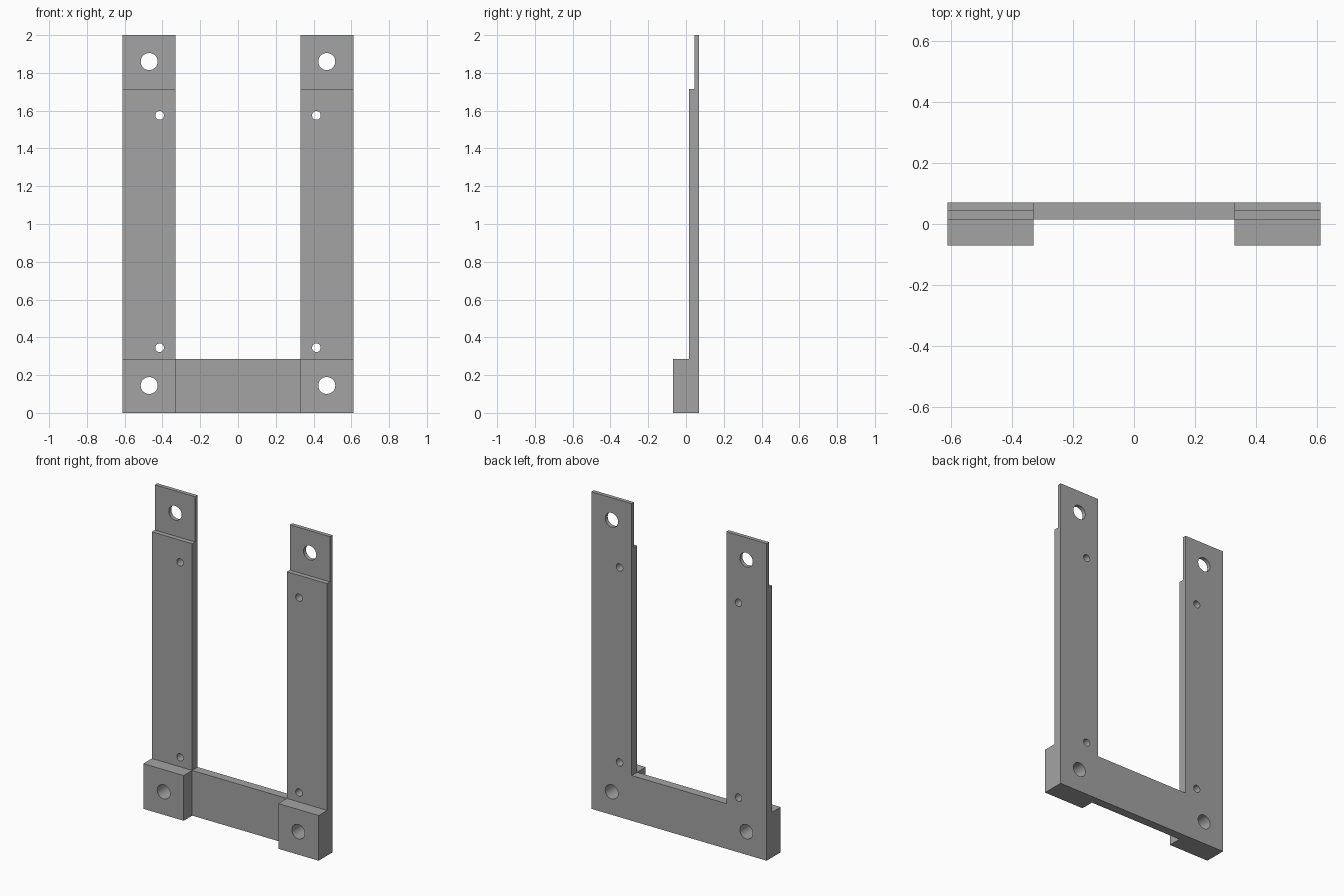
import bpy
import bmesh
from mathutils import Matrix, Vector

cube = bpy.data.objects.get("Cube")
if cube:
    bpy.data.objects.remove(cube, do_unlink=True)

# Main dimensions
HALF_W, INNER, HEIGHT = 0.612, 0.33, 2.0
FRONT, PLATE, TAB, BACK = -0.07, 0.015, 0.045, 0.07
BAR_TOP, STEP = 0.285, 1.715

grey = bpy.data.materials.new("plain grey")
grey.use_nodes = True
colour = (0.37, 0.37, 0.37, 1)
grey.diffuse_color = colour
grey.node_tree.nodes["Principled BSDF"].inputs["Base Color"].default_value = colour


def make_object(name, bm):
    bmesh.ops.recalc_face_normals(bm, faces=bm.faces)
    mesh = bpy.data.meshes.new(name)
    bm.to_mesh(mesh)
    bm.free()
    mesh.materials.append(grey)
    obj = bpy.data.objects.new(name, mesh)
    bpy.context.collection.objects.link(obj)
    return obj


def extrude_outline(name, points, depth):
    bm = bmesh.new()
    face = bm.faces.new([bm.verts.new(p) for p in points])
    grown = bmesh.ops.extrude_face_region(bm, geom=[face])["geom"]
    moved = [v for v in grown if isinstance(v, bmesh.types.BMVert)]
    bmesh.ops.translate(bm, verts=moved, vec=Vector(depth))
    return make_object(name, bm)


def hole_cutter(x, z, radius):
    bm = bmesh.new()
    turn = Matrix.Translation((x, 0, z)) @ Matrix.Rotation(1.570796, 4, "X")
    bmesh.ops.create_cone(bm, cap_ends=True, segments=32, radius1=radius,
                          radius2=radius, depth=1, matrix=turn)
    return make_object("hole_cutter", bm)


def cut(target, cutter):
    cutter.hide_render = True
    mod = target.modifiers.new("cut", "BOOLEAN")
    mod.operation = "DIFFERENCE"
    mod.solver = "EXACT"
    mod.object = cutter
    bpy.context.view_layer.objects.active = target
    bpy.ops.object.modifier_apply(modifier=mod.name)
    bpy.data.objects.remove(cutter, do_unlink=True)


# U-shaped slab at the full depth of the corner pads
right_half = [(HALF_W, 0), (HALF_W, HEIGHT), (INNER, HEIGHT), (INNER, BAR_TOP)]
outline = right_half + [(-x, z) for x, z in reversed(right_half)]
frame = extrude_outline("mounting_frame", [(x, FRONT, z) for x, z in outline],
                        (0, BACK - FRONT, 0))

# Step the front back above the pads, and again at the top tabs
steps = [(-1, BAR_TOP), (PLATE, BAR_TOP), (PLATE, STEP), (TAB, STEP),
         (TAB, 3), (-1, 3)]
cut(frame, extrude_outline("step_cutter", [(-1, y, z) for y, z in steps],
                           (2, 0, 0)))

# Recess the crossbar between the two pads
recess = [(-1, -1), (PLATE, -1), (PLATE, 1), (-1, 1)]
cut(frame, extrude_outline("recess_cutter", [(-INNER, y, z) for y, z in recess],
                           (2 * INNER, 0, 0)))

# Large bolt holes and small screw holes on both sides
for side in (-1, 1):
    for x, z, radius in ((0.47, 0.145, 0.045), (0.47, 1.86, 0.045),
                         (0.415, 0.345, 0.023), (0.415, 1.575, 0.023)):
        cut(frame, hole_cutter(side * x, z, radius))

# Smooth hole walls, sharp edges elsewhere
bpy.ops.object.select_all(action="DESELECT")
frame.select_set(True)
bpy.context.view_layer.objects.active = frame
bpy.ops.object.shade_smooth_by_angle()
